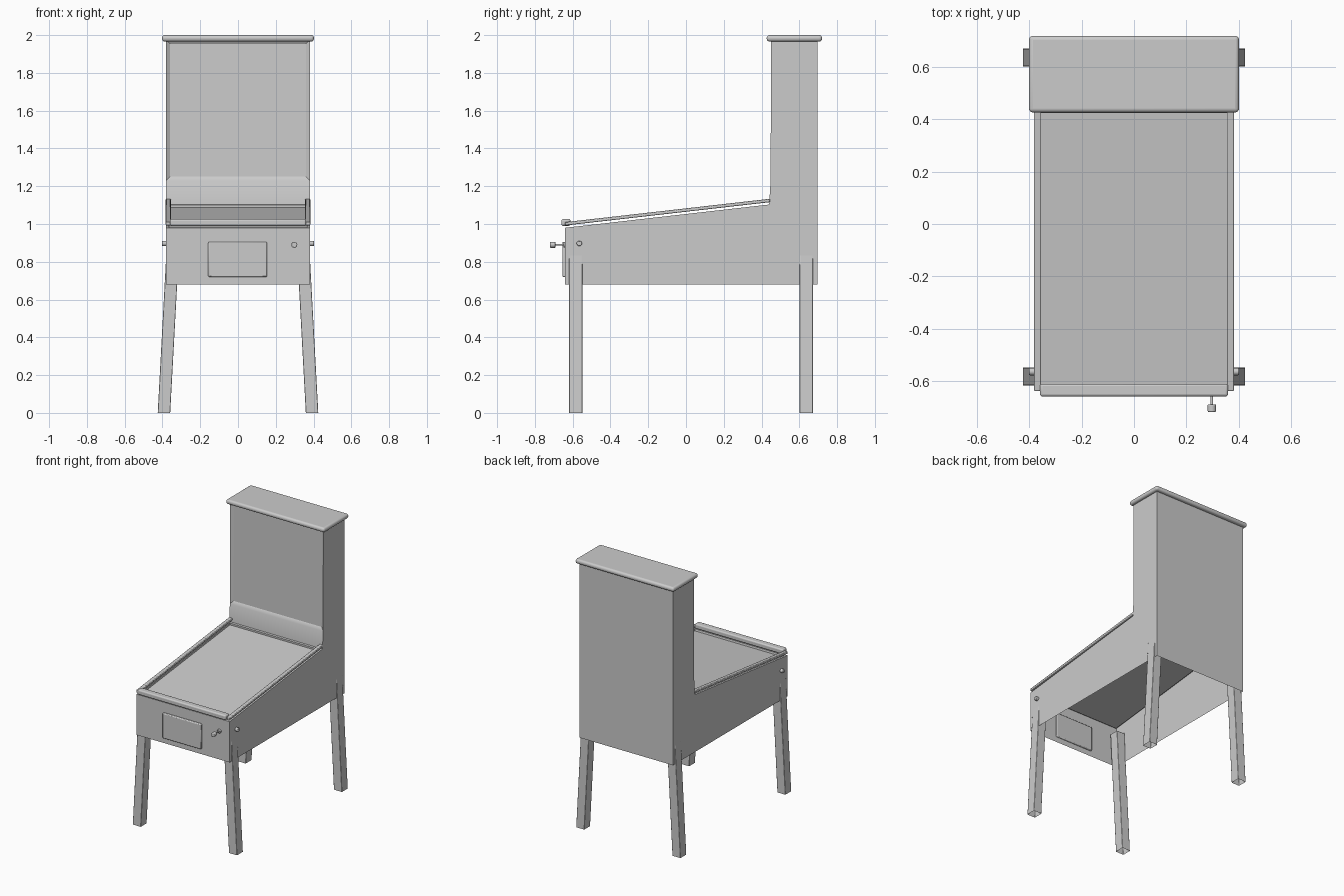
import bpy, bmesh, math
from mathutils import Matrix, Vector

if "Cube" in bpy.data.objects:
    bpy.data.objects.remove(bpy.data.objects["Cube"])


def finish(name, bm, bevel=0.0, segs=3, recalc=True):
    if recalc:
        bmesh.ops.recalc_face_normals(bm, faces=bm.faces)
    me = bpy.data.meshes.new(name)
    bm.to_mesh(me)
    bm.free()
    ob = bpy.data.objects.new(name, me)
    bpy.context.collection.objects.link(ob)
    bpy.ops.object.select_all(action='DESELECT')
    ob.select_set(True)
    bpy.context.view_layer.objects.active = ob
    if bevel:
        m = ob.modifiers.new("bevel", 'BEVEL')
        m.width, m.segments, m.limit_method = bevel, segs, 'ANGLE'
    bpy.ops.object.shade_smooth_by_angle(angle=math.radians(32))
    return ob


def box(name, x0, x1, y0, y1, z0, z1, bevel=0.0, segs=3):
    bm = bmesh.new()
    bmesh.ops.create_cube(bm, size=1)
    for v in bm.verts:
        v.co = Vector(((x0 + x1) / 2 + v.co.x * (x1 - x0),
                       (y0 + y1) / 2 + v.co.y * (y1 - y0),
                       (z0 + z1) / 2 + v.co.z * (z1 - z0)))
    return finish(name, bm, bevel, segs)


def rod(name, centre, axis, radius, length, bevel=0.0):
    bm = bmesh.new()
    rot = Vector((0, 0, 1)).rotation_difference(Vector(axis)).to_matrix().to_4x4()
    bmesh.ops.create_cone(bm, cap_ends=True, segments=20, radius1=radius, radius2=radius,
                          depth=length, matrix=Matrix.Translation(centre) @ rot)
    return finish(name, bm, bevel, 2)


# cabinet and backbox: one side profile, open underneath
W = 0.38
profile = [(-0.64, 0.68), (-0.64, 0.98), (0.44, 1.103), (0.448, 1.23),
           (0.45, 1.975), (0.695, 1.975), (0.695, 0.68)]
bm = bmesh.new()
left = [bm.verts.new((-W, y, z)) for y, z in profile]
right = [bm.verts.new((W, y, z)) for y, z in profile]
bm.faces.new(left)
bm.faces.new(right[::-1])
strips = [bm.faces.new((left[i], right[i], right[i + 1], left[i + 1]))
          for i in range(len(profile) - 1)]
bmesh.ops.recalc_face_normals(bm, faces=bm.faces)
if strips[0].normal.y > 0:
    bmesh.ops.reverse_faces(bm, faces=bm.faces)
# sunken playfield, then shallow backglass recess
bmesh.ops.inset_region(bm, faces=[strips[1]], thickness=0.022)
bmesh.ops.inset_region(bm, faces=[strips[1]], thickness=0.001, depth=-0.014)
bmesh.ops.inset_region(bm, faces=[strips[3]], thickness=0.03, depth=-0.014)
finish("cabinet", bm, recalc=False)

# rounded cap on the backbox
box("top_cap", -0.402, 0.402, 0.427, 0.72, 1.966, 2.0, 0.015, 4)

# sloping side rails, held just above the cabinet
for s, side in ((-1, "left"), (1, "right")):
    bm = bmesh.new()
    bmesh.ops.create_cube(bm, size=1)
    for v in bm.verts:
        y = -0.64 if v.co.y < 0 else 0.445
        z = 0.992 + (y + 0.64) * 0.114 + (0.018 if v.co.z > 0 else 0)
        v.co = Vector((s * 0.369 + v.co.x * 0.027, y, z))
    finish(side + "_rail", bm, 0.004, 2)

# front lock bar
box("front_bar", -0.36, 0.36, -0.66, -0.612, 0.99, 1.026, 0.009, 3)

# coin door with rounded corners
box("coin_door", -0.158, 0.154, -0.655, -0.63, 0.72, 0.905, 0.006, 2)

# plunger
rod("plunger_collar", (0.298, -0.642, 0.89), (0, 1, 0), 0.015, 0.012, 0.003)
rod("plunger_rod", (0.298, -0.67, 0.89), (0, 1, 0), 0.005, 0.07)
rod("plunger_knob", (0.298, -0.705, 0.89), (0, 1, 0), 0.016, 0.03, 0.004)

# flipper buttons
for s, side in ((-1, "left"), (1, "right")):
    rod(side + "_button", (s * 0.388, -0.565, 0.897), (1, 0, 0), 0.014, 0.028, 0.004)

# splayed legs, hollow at the foot
for s, side in ((-1, "left"), (1, "right")):
    for yc, end in ((-0.584, "front"), (0.637, "back")):
        bm = bmesh.new()
        bmesh.ops.create_cube(bm, size=1)
        for v in bm.verts:
            z = 0.9 if v.co.z > 0 else 0.0
            v.co = Vector((s * (0.392 - 0.054 * z) + v.co.x * 0.066,
                           yc + v.co.y * 0.07, z))
        bmesh.ops.recalc_face_normals(bm, faces=bm.faces)
        foot = [f for f in bm.faces if f.normal.z < -0.9]
        bmesh.ops.delete(bm, geom=foot, context='FACES_ONLY')
        finish(f"{end}_{side}_leg", bm, 0.003, 2, recalc=False)
